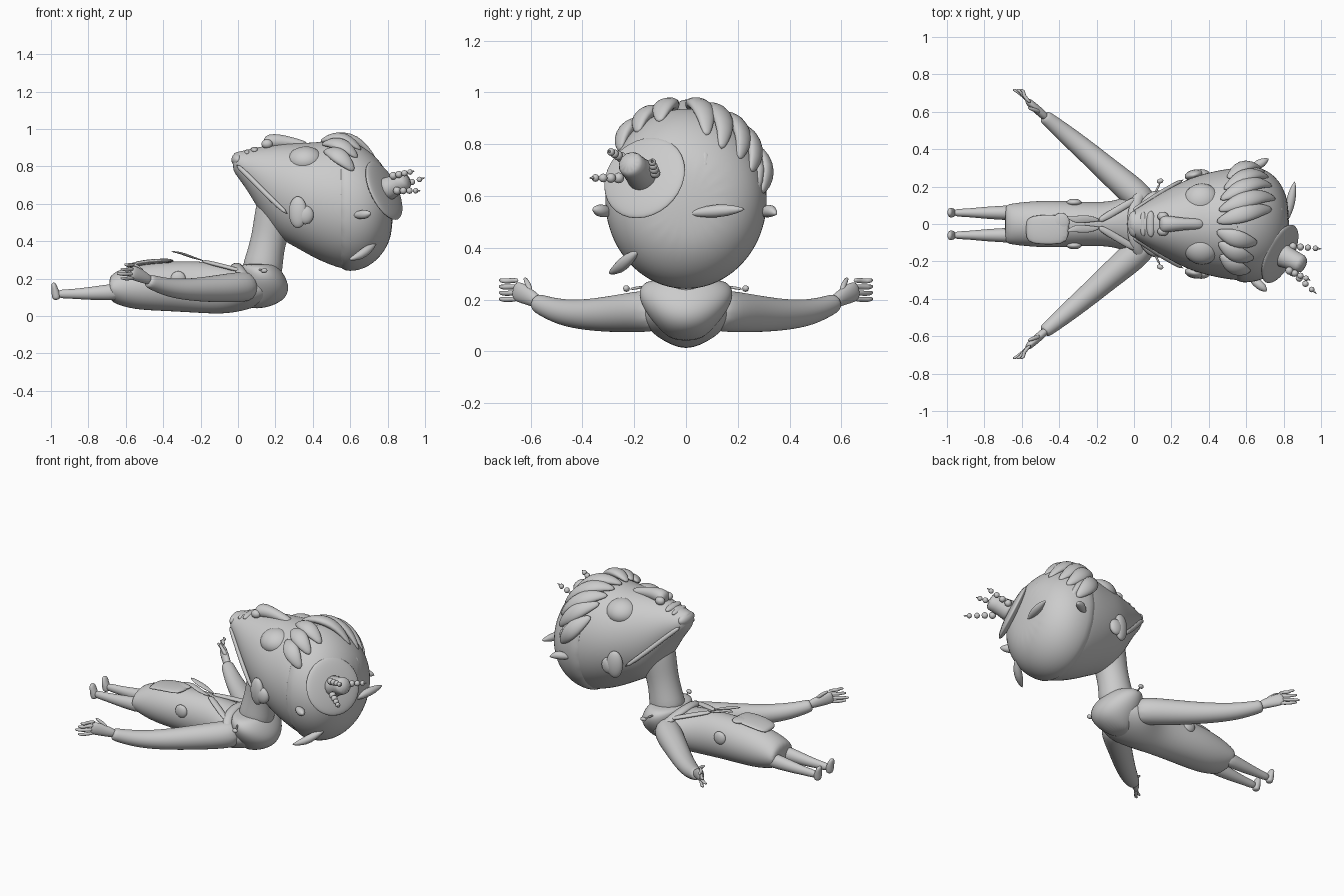
import bpy, bmesh, math
from mathutils import Vector

cube = bpy.data.objects.get("Cube")
if cube:
    bpy.data.objects.remove(cube, do_unlink=True)

clay = bpy.data.materials.new("clay_grey")
clay.use_nodes = True
clay.diffuse_color = (0.6, 0.6, 0.6, 1)
clay.node_tree.nodes["Principled BSDF"].inputs["Base Color"].default_value = clay.diffuse_color


def finish(name, bm, smooth_levels=0):
    """Turn a bmesh into a smooth shaded object."""
    bmesh.ops.recalc_face_normals(bm, faces=bm.faces[:])
    for face in bm.faces:
        face.smooth = True
    mesh = bpy.data.meshes.new(name)
    bm.to_mesh(mesh)
    bm.free()
    mesh.materials.append(clay)
    obj = bpy.data.objects.new(name, mesh)
    bpy.context.collection.objects.link(obj)
    if smooth_levels:
        obj.modifiers.new("round", "SUBSURF").levels = smooth_levels
        obj.modifiers["round"].render_levels = smooth_levels
    return obj


def tube(name, sections, axis=None, up=(0, 0, 1), sides=12, levels=2):
    """Loft ellipses (x, y, z, half width, half height) along a path."""
    bm = bmesh.new()
    points = [Vector(s[:3]) for s in sections]
    rings = []
    for i, section in enumerate(sections):
        ahead = points[min(i + 1, len(points) - 1)]
        behind = points[max(i - 1, 0)]
        along = Vector(axis) if axis else (ahead - behind).normalized()
        side = Vector(up).cross(along).normalized()
        over = along.cross(side)
        ring = []
        for k in range(sides):
            turn = math.tau * k / sides
            offset = side * section[3] * math.cos(turn) + over * section[4] * math.sin(turn)
            ring.append(bm.verts.new(points[i] + offset))
        rings.append(ring)
    for low, high in zip(rings, rings[1:]):
        for k in range(sides):
            n = (k + 1) % sides
            bm.faces.new((low[k], low[n], high[n], high[k]))
    bm.faces.new(rings[0])
    bm.faces.new(rings[-1])
    return finish(name, bm, levels)


def ball(name, centre, size, facing=(0, 0, 1), segments=24):
    """Ellipsoid whose local z points along facing."""
    bm = bmesh.new()
    bmesh.ops.create_uvsphere(bm, u_segments=segments, v_segments=segments // 2, radius=1)
    obj = finish(name, bm)
    obj.scale = size
    obj.rotation_mode = "QUATERNION"
    obj.rotation_quaternion = Vector(facing).to_track_quat("Z", "Y")
    obj.location = centre
    return obj


def flip(sections, s):
    return [(p[0], p[1] * s, *p[2:]) for p in sections]


def taper(points, width, height, tip=0.25):
    """Leaf shaped sections along plain points."""
    last = len(points) - 1
    result = []
    for i, p in enumerate(points):
        swell = tip + (1 - tip) * math.sin(math.pi * i / last)
        result.append((*p, width * swell, height * swell))
    return result


along_x = (1, 0, 0)

# Head, lofted from chin to crown
head = [(-.03, 0, .825, .045, .045), (0, 0, .81, .075, .07), (.05, 0, .78, .105, .11),
        (.1, 0, .745, .14, .16), (.2, 0, .67, .2, .25), (.3, 0, .65, .25, .28),
        (.4, 0, .62, .28, .31), (.5, 0, .605, .3, .34), (.6, 0, .585, .31, .35),
        (.7, 0, .575, .29, .31), (.78, 0, .57, .225, .23), (.83, 0, .57, .11, .12)]
tube("head", head, axis=along_x, sides=20)

# Hair cap sits just outside the skull
cap = [(x, y, z, w + .012, h + .009) for x, y, z, w, h in head if x > .45]
tube("hair_cap", cap, axis=along_x, sides=20)


def scalp(x, degrees, lift):
    """Point above the skull, measured in degrees from the top."""
    for a, b in zip(head, head[1:]):
        if a[0] <= x <= b[0]:
            t = (x - a[0]) / (b[0] - a[0])
            z, w, h = [a[i] + (b[i] - a[i]) * t for i in (2, 3, 4)]
            turn = math.radians(degrees)
            return (x, (w + lift) * math.sin(turn), z + (h + lift) * math.cos(turn))


# Swept locks over the top and sides
locks = [(.44, 2, .74, 18), (.45, 14, .76, 34), (.46, 26, .74, 52), (.48, 38, .72, 66),
         (.5, 54, .68, 84), (.44, -8, .66, -20), (.45, -20, .64, -38), (.46, -34, .62, -56)]
for start, a, end, b in locks:
    path = []
    for i in range(6):
        t = i / 5
        path.append(scalp(start + (end - start) * t, a + (b - a) * t, .024 * math.sin(math.pi * t)))
    middle = Vector(path[3]) - Vector((path[3][0], 0, .59))
    tube("hair_lock", taper(path, .052, .03), up=middle, levels=1)

# Loose pointed tufts
tufts = [[(.81, .0, .53), (.83, .08, .54), (.845, .16, .545), (.86, .23, .55)],
         [(.6, -.27, .54), (.65, -.31, .54), (.69, -.34, .545), (.71, -.36, .55)],
         [(.6, .28, .53), (.65, .31, .54), (.69, .33, .545), (.72, .35, .53)],
         [(.74, -.18, .39), (.7, -.22, .36), (.65, -.26, .32), (.59, -.3, .3)],
         [(.72, .05, .8), (.76, .07, .78), (.79, .08, .72), (.81, .04, .64)],
         [(.56, .26, .8), (.62, .28, .74), (.68, .28, .66), (.72, .25, .56)]]
for path in tufts:
    tube("hair_tuft", taper(path, .03, .03, .12), levels=1)

# Nose and mouth
tube("nose", [(.38, 0, .91, .03, .02), (.3, 0, .925, .03, .03), (.22, 0, .935, .04, .04),
              (.16, 0, .93, .05, .045), (.135, 0, .92, .04, .03)], axis=along_x)
ball("upper_lip", (.09, 0, .885), (.025, .07, .02))
ball("lower_lip", (.05, 0, .872), (.02, .065, .018))
ball("chin", (0, 0, .835), (.035, .07, .038))

# Neck
tube("neck", [(.12, 0, .2, .11, .12), (.14, 0, .3, .1, .105), (.165, 0, .42, .09, .095),
              (.2, 0, .54, .11, .12), (.24, 0, .64, .12, .13)], up=(1, 0, 0))

# Torso and baggy trousers
tube("torso", [(-.69, 0, .15, .1, .05), (-.67, 0, .15, .11, .085), (-.55, 0, .155, .125, .125),
               (-.4, 0, .16, .13, .135), (-.2, 0, .155, .115, .142), (-.08, 0, .145, .13, .138),
               (.03, 0, .14, .18, .115), (.12, 0, .15, .16, .095), (.2, 0, .16, .1, .06)],
     axis=along_x, sides=16)

# Hood hanging behind the neck
tube("hood", [(.1, 0, .04, .05, .04), (.14, 0, .08, .1, .11), (.14, 0, .15, .16, .14),
              (.13, 0, .22, .19, .12), (.11, 0, .265, .17, .105), (.11, 0, .28, .12, .085)],
     axis=(0, 0, 1), up=along_x, sides=20)
collar = []
for i in range(9):
    turn = math.pi * (i / 8 - .5)
    collar.append((.07 - .08 * math.cos(turn), .18 * math.sin(turn), .17 + .1 * math.cos(turn), .03, .018))
tube("collar_roll", collar, levels=1)

# Front panel, pocket, and scarf ends
tube("apron", [(-.58, -.03, .265, .05, .012), (-.55, -.03, .28, .08, .014),
               (-.44, -.03, .295, .085, .014), (-.34, -.03, .295, .075, .012)], axis=along_x, levels=1)
ball("pocket", (-.39, .01, .295), (.045, .05, .012))
for s in (-1, 1):
    tube("scarf_end", taper([(-.18, .02 * s, .295), (-.25, .03 * s, .315),
                            (-.31, .02 * s, .34), (-.36, .04 * s, .345)], .025, .008), levels=1)

for s in (-1, 1):
    side = "left" if s > 0 else "right"
    # Face details
    ball(side + "_eye", (.36, .13 * s, .835), (.095, .088, .07), (-.05, .3 * s, 1), 32)
    ball(side + "_nostril", (.155, .04 * s, .92), (.03, .025, .025))
    ear = ball(side + "_ear", (.32, .262 * s, .555), (.05, .085, .028), (-.25, s, 0))
    ball(side + "_ear_lobe", (.36, .268 * s, .54), (.045, .025, .05))
    jaw = [(-.01, .07, .81, .012, .014), (.06, .115, .745, .012, .014),
           (.15, .175, .65, .012, .014), (.27, .24, .54, .012, .014)]
    tube(side + "_jaw_strap", flip(jaw, s), levels=1)

    # Vest edge and hood toggle
    edge = [(.02, .14, .24, .02, .012), (-.08, .08, .268, .02, .012), (-.2, .01, .296, .02, .012)]
    tube(side + "_vest_edge", flip(edge, s), levels=1)
    tube(side + "_toggle_cord", flip([(.11, .16, .25, .006, .006), (.14, .22, .24, .006, .006)], s), levels=1)
    tube(side + "_toggle", flip([(.12, .225, .24, .014, .014), (.16, .235, .245, .014, .014)], s), levels=1)
    ball(side + "_side_pocket", (-.32, .115 * s, .2), (.04, .02, .04))

    # Arm and hand
    arm = [(.08, .09, .16, .07, .08), (.01, .16, .155, .085, .085), (-.12, .27, .145, .072, .075),
           (-.25, .385, .14, .062, .062), (-.37, .485, .15, .052, .052),
           (-.46, .56, .18, .04, .04), (-.485, .58, .19, .036, .036)]
    tube(side + "_arm", flip(arm, s))
    palm = [(-.46, .56, .185, .022, .024), (-.51, .605, .21, .024, .034),
            (-.555, .645, .23, .022, .042), (-.575, .665, .235, .014, .034)]
    tube(side + "_palm", flip(palm, s))
    for k in range(4):
        rise = .2 + .024 * k
        reach = .02 * abs(k - 1)
        finger = [(-.55, .645, rise + .003, .011, .011), (-.595, .688, rise, .011, .011),
                  (-.625 + reach, .71, rise, .01, .01), (-.65 + reach, .72, rise + .004, .007, .007)]
        tube(side + "_finger", flip(finger, s), sides=8, levels=1)
    thumb = [(-.5, .6, .225, .014, .014), (-.535, .61, .262, .012, .012), (-.57, .625, .285, .008, .008)]
    tube(side + "_thumb", flip(thumb, s), sides=8, levels=1)

    # Leg and foot
    leg = [(-.62, .06, .13, .045, .05), (-.72, .06, .125, .038, .042), (-.8, .06, .12, .033, .035),
           (-.9, .06, .118, .022, .025), (-.97, .06, .118, .022, .025)]
    tube(side + "_leg", flip(leg, s))
    tube(side + "_foot", flip([(-.97, .06, .085, .022, .018), (-.972, .06, .11, .025, .026),
                               (-.98, .06, .145, .028, .018), (-.988, .065, .18, .02, .012)], s), up=along_x)

# Small tilted hat
tilt = Vector((.82, -.4, .4)).normalized()
brim = Vector((.78, -.16, .67))
ball("hat_brim", brim, (.17, .17, .028), tilt, 32)
crown = [(*(brim + tilt * d), r, r) for d, r in ((0, .075), (.04, .062), (.11, .052), (.16, .056))]
tube("hat_crown", crown, levels=1)
tube("hat_band", [(*(brim + tilt * d), .066, .066) for d in (.035, .06)], levels=1)

# Strings of beads hanging from the hat
strings = [((.85, -.26, .67), (.95, -.35, .67)), ((.85, -.12, .69), (.97, -.13, .73)),
           ((.83, -.25, .75), (.92, -.29, .77))]
for start, end in strings:
    a, b = Vector(start), Vector(end)
    for i in range(4):
        ball("bead", a.lerp(b, i / 3), (.021 - .002 * i,) * 3, segments=12)
    tip = b + (b - a) * .28
    tube("bead_tip", [(*b, .01, .01), (*tip, .002, .002)], sides=8, levels=1)
